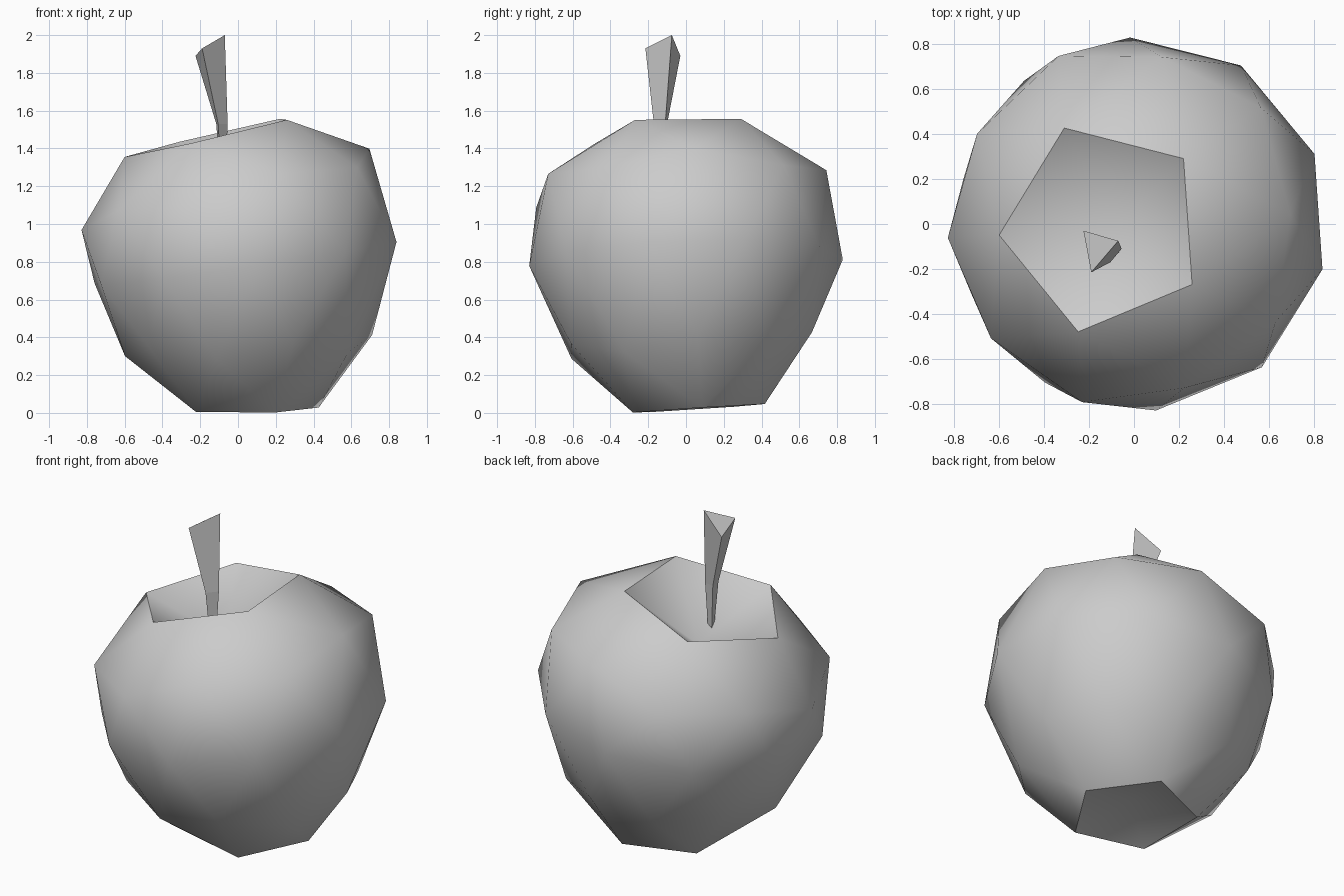
import bpy, bmesh, math

cube = bpy.data.objects.get("Cube")
if cube:
    bpy.data.objects.remove(cube)

grey = bpy.data.materials.new("plain grey")
grey.use_nodes = True
COLOUR = (0.6, 0.6, 0.6, 1)
grey.diffuse_color = COLOUR
grey.node_tree.nodes["Principled BSDF"].inputs["Base Color"].default_value = COLOUR


def add_object(name, bm):
    bmesh.ops.recalc_face_normals(bm, faces=bm.faces)
    mesh = bpy.data.meshes.new(name)
    bm.to_mesh(mesh)
    bm.free()
    mesh.materials.append(grey)
    obj = bpy.data.objects.new(name, mesh)
    bpy.context.collection.objects.link(obj)
    return obj


# Fruit body: an icosphere whose rings are resized, shifted and tilted.
# Each ring, from the bottom up: centre x, y, z, radius, slope in x, slope in y
RINGS = [
    (0.06, 0.055, 0.12, 0, 0, 0),                # bottom dimple
    (0.06, 0.06, 0.023, 0.368, 0.01, 0.065),     # bottom rim
    (0.04, 0.015, 0.322, 0.64, 0.03, 0.05),
    (0.04, 0.015, 0.39, 0.672, 0.03, 0.05),
    (0.04, 0, 0.795, 0.832, 0.145, 0.03),        # widest ring
    (-0.04, -0.005, 1.155, 0.812, 0.235, 0.029),
    (-0.058, -0.01, 1.22, 0.776, 0.235, 0.029),
    (-0.136, -0.016, 1.465, 0.478, 0.235, 0.025),  # top rim
    (-0.075, -0.01, 1.19, 0, 0, 0),              # stem hollow
]
TURN = math.radians(40)

bm = bmesh.new()
bmesh.ops.create_icosphere(bm, subdivisions=2, radius=1)
levels = sorted({round(v.co.z, 2) for v in bm.verts})
level_of = {v: levels.index(round(v.co.z, 2)) for v in bm.verts}
for v, level in level_of.items():
    cx, cy, cz, radius, slope_x, slope_y = RINGS[level]
    angle = math.atan2(v.co.y, v.co.x) + TURN
    dx = radius * math.cos(angle) / math.hypot(1, slope_x)
    dy = radius * math.sin(angle)
    v.co = (cx + dx, cy + dy, cz + slope_x * dx + slope_y * dy)
for face in bm.faces:
    face.smooth = True
# Crisp rims around the hollow and the dimple
for edge in bm.edges:
    a, b = (level_of[v] for v in edge.verts)
    if a == b and a in (1, len(RINGS) - 2):
        edge.smooth = False
add_object("fruit_body", bm)

# Stem: three triangular sections, flaring to a slanted tip
SECTIONS = [
    [(-0.09, -0.122, 1.18), (-0.068, -0.126, 1.18), (-0.085, -0.145, 1.18)],
    [(-0.115, -0.10, 1.53), (-0.055, -0.11, 1.53), (-0.105, -0.17, 1.53)],
    [(-0.225, -0.03, 1.89), (-0.07, -0.075, 2.0), (-0.19, -0.215, 1.93)],
]
bm = bmesh.new()
rows = [[bm.verts.new(p) for p in section] for section in SECTIONS]
for low, high in zip(rows, rows[1:]):
    for i in range(3):
        j = (i + 1) % 3
        bm.faces.new((low[i], low[j], high[j], high[i]))
bm.faces.new(rows[0])
bm.faces.new(rows[-1])
add_object("stem", bm)
